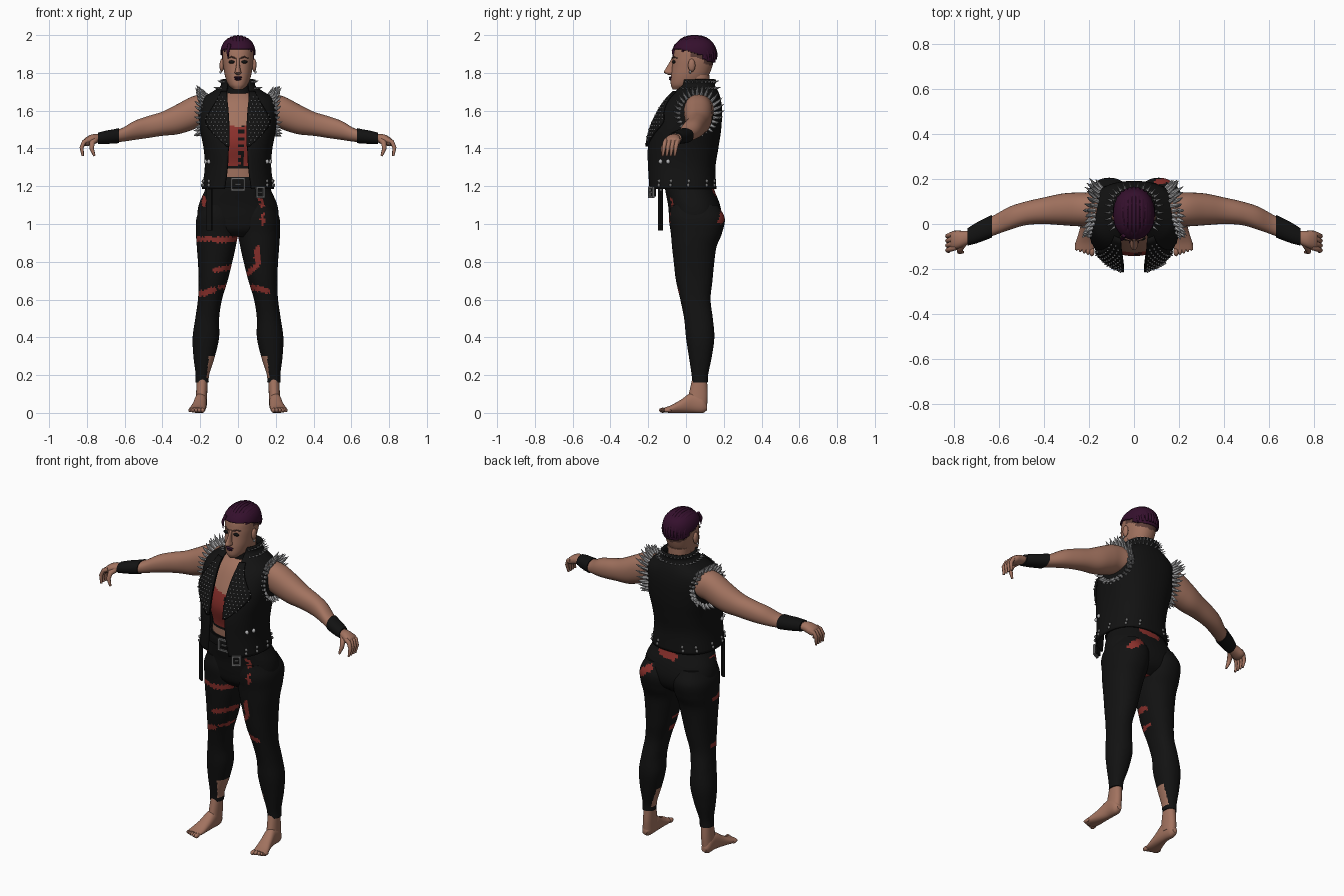
import bpy, bmesh, math, random
from mathutils import Vector, Matrix

random.seed(4)
if "Cube" in bpy.data.objects:
    bpy.data.objects.remove(bpy.data.objects["Cube"])

def material(name, r, g, b):
    m = bpy.data.materials.new(name)
    m.use_nodes = True
    m.diffuse_color = (r, g, b, 1)
    m.node_tree.nodes["Principled BSDF"].inputs["Base Color"].default_value = (r, g, b, 1)
    return m

skin = material("skin", .36, .17, .115)
black = material("black cloth", .006, .006, .006)
red = material("red cloth", .26, .03, .025)
hair_mat = material("plum hair", .035, .005, .026)
silver = material("silver", .45, .45, .46)
steel = material("dark steel", .16, .16, .16)
lip_mat = material("dark lips", .03, .008, .025)
shaved = material("shaved hair", .11, .05, .04)

def finish(name, bm, mats, smooth=True, thick=0):
    bmesh.ops.recalc_face_normals(bm, faces=bm.faces)
    me = bpy.data.meshes.new(name)
    bm.to_mesh(me)
    bm.free()
    for m in mats:
        me.materials.append(m)
    if smooth:
        me.shade_smooth()
        me.set_sharp_from_angle(angle=.9)
    ob = bpy.data.objects.new(name, me)
    bpy.context.collection.objects.link(ob)
    if thick:
        mod = ob.modifiers.new("thickness", "SOLIDIFY")
        mod.thickness, mod.offset = thick, 0
    return ob

def sample(st, k):
    """Smooth interpolation of stations, keyed by their first value."""
    i = max(j for j in range(len(st) - 1) if j == 0 or st[j][0] <= k)
    a, b, p, q = st[i], st[i + 1], st[max(i - 1, 0)], st[min(i + 2, len(st) - 1)]
    h = b[0] - a[0]
    t = (k - a[0]) / h
    out = []
    for va, vb, vp, vq in list(zip(a, b, p, q))[1:]:
        m, n = (vb - vp) / (b[0] - p[0]) * h, (vq - va) / (q[0] - a[0]) * h
        out.append(va + m * t + (3 * (vb - va) - 2 * m - n) * t**2 + (2 * (va - vb) + m + n) * t**3)
    return out

def power(v, e):
    return math.copysign(abs(v) ** e, v)

def loft(name, st, mats, axis="z", steps=24, sides=32, p=2.2, flip=1, rule=None, thick=0):
    """Rounded sections (key, min, max, min, max) joined along an axis."""
    st, bm, rings = sorted(st), bmesh.new(), []
    for i in range(steps + 1):
        k = st[0][0] + (st[-1][0] - st[0][0]) * i / steps
        a0, a1, b0, b1 = sample(st, k)
        ring = []
        for j in range(sides):
            t = math.tau * j / sides
            a = (a0 + a1) / 2 + (a1 - a0) / 2 * power(math.cos(t), 2 / p)
            b = (b0 + b1) / 2 + (b1 - b0) / 2 * power(math.sin(t), 2 / p)
            x, y, z = {"z": (a, b, k), "x": (k, a, b), "y": (a, k, b)}[axis]
            ring.append(bm.verts.new((x * flip, y, z)))
        rings.append(ring)
    for r, s in zip(rings, rings[1:]):
        for j in range(sides):
            bm.faces.new((r[j - 1], r[j], s[j], s[j - 1]))
    bm.faces.new(rings[0])
    bm.faces.new(rings[-1])
    bmesh.ops.recalc_face_normals(bm, faces=bm.faces)
    if rule:
        drop = []
        for f in bm.faces:
            idx = rule(f.calc_center_median(), f.normal)
            if idx is None:
                drop.append(f)
            else:
                f.material_index = idx
        bmesh.ops.delete(bm, geom=drop, context="FACES")
    return finish(name, bm, mats, thick=thick)

def grow(st, d):
    return [(k, a - d, b + d, c - d, e + d) for k, a, b, c, e in st]

def sym(*rows):
    return [(z, -x, x, y0, y1) for z, x, y0, y1 in rows]

def tube(bm, pts, radii, sides=8):
    pts = [Vector(p) for p in pts]
    total = pts[-1] - pts[0]
    low = min(range(3), key=lambda i: abs(total[i]))
    ref = Vector([float(i == low) for i in range(3)])
    rings = []
    for i, (p, r) in enumerate(zip(pts, radii)):
        d = (pts[min(i + 1, len(pts) - 1)] - pts[max(i - 1, 0)]).normalized()
        u = d.cross(ref).normalized()
        v = d.cross(u)
        rings.append([bm.verts.new(p + r * (u * math.cos(math.tau * j / sides) + v * math.sin(math.tau * j / sides))) for j in range(sides)])
    for r, s in zip(rings, rings[1:]):
        for j in range(sides):
            bm.faces.new((r[j - 1], r[j], s[j], s[j - 1]))
    bm.faces.new(rings[0])
    bm.faces.new(rings[-1])

def ball(bm, c, size, detail=2):
    m = Matrix.Translation(c) @ Matrix.Diagonal((*size, 1))
    bmesh.ops.create_icosphere(bm, subdivisions=detail, radius=1, matrix=m)

def box(bm, c, size, turn=0):
    m = Matrix.Translation(c) @ Matrix.Rotation(turn, 4, "Z") @ Matrix.Diagonal((*size, 1))
    bmesh.ops.create_cube(bm, size=1, matrix=m)

# Trousers with torn patches
front_rips = [(-.22, .92, -.14, .92, .014), (-.12, .915, -.01, .92, .015), (-.12, .755, -.04, .77, .014),
              (-.2, .63, -.13, .65, .016), (-.1, .665, -.05, .67, .01), (.1, .87, .105, .8, .016),
              (.105, .79, .06, .74, .013), (.05, .67, .16, .645, .014), (.13, 1.0, .13, 1.05, .01),
              (.13, 1.1, .12, 1.13, .012), (-.18, 1.1, -.18, 1.14, .01)]
back_rips = [(.11, 1.07, .17, 1.02, .02), (-.03, 1.16, .06, 1.17, .02)]

def cloth(c, n):
    for x0, z0, x1, z1, w in (front_rips if n.y < .1 else back_rips):
        a, d = Vector((x0, z0)), Vector((x1 - x0, z1 - z0))
        p = Vector((c.x, c.z))
        t = min(1, max(0, (p - a).dot(d) / d.length_squared))
        if (p - a - d * t).length < w + .004 * math.sin(c.x * 300 + c.z * 170):
            return 1
    inner = abs(c.x) - .14 - .1 * max(0, c.z - .2)
    return 2 if .18 < c.z < .3 and inner < .028 - .2 * (c.z - .18) and c.y < .1 else 0

loft("trouser_hips", sym((.93, .09, -.04, .12), (.97, .18, -.075, .17), (1.03, .212, -.088, .19),
     (1.1, .208, -.095, .18), (1.18, .175, -.11, .15), (1.25, .155, -.118, .13)), [black, red, skin], steps=50, sides=72, rule=cloth)
leg = [(1.1, .03, .19, -.08, .17), (1.03, .0, .22, -.09, .205), (.95, .0, .222, -.08, .19), (.88, .012, .218, -.074, .162),
       (.8, .03, .212, -.065, .15), (.7, .055, .208, -.053, .14), (.6, .085, .212, -.03, .13), (.5, .1, .226, -.01, .142),
       (.4, .1, .24, 0, .15), (.3, .122, .236, .015, .137), (.2, .153, .224, .03, .117), (.16, .155, .226, .033, .115)]
foot = [(.112, .182, .212, .015, .045), (.09, .17, .225, 0, .085), (.03, .165, .23, 0, .105),
        (-.03, .168, .243, 0, .068), (-.08, .172, .258, 0, .04), (-.115, .178, .262, .002, .028)]
ankle = [(.19, .16, .218, .035, .11), (.1, .163, .222, .015, .115), (.04, .165, .226, .0, .112)]
arm = [(.14, .0, .15, 1.53, 1.68), (.2, -.01, .14, 1.515, 1.685), (.25, -.01, .14, 1.495, 1.672), (.32, -.005, .135, 1.475, 1.635),
       (.4, 0, .118, 1.467, 1.595), (.48, -.005, .1, 1.455, 1.57), (.55, -.025, .078, 1.445, 1.545),
       (.62, -.05, .04, 1.435, 1.505), (.7, -.08, .0, 1.43, 1.488), (.74, -.09, -.025, 1.43, 1.478)]
palm = [(.73, -.086, -.03, 1.435, 1.475), (.77, -.105, -.03, 1.42, 1.475), (.8, -.112, -.03, 1.412, 1.462), (.815, -.108, -.036, 1.415, 1.45)]
band = [(x, *sample(arm, x)) for x in (.63, .66, .7, .74)]

for side, s in (("left", 1), ("right", -1)):
    loft(side + "_trouser_leg", leg, [black, red, skin], steps=120, sides=64, flip=s, rule=cloth)
    loft(side + "_ankle", ankle, [skin], flip=s)
    loft(side + "_foot", foot, [skin], axis="y", flip=s)
    loft(side + "_arm", arm, [skin], axis="x", steps=40, flip=s)
    loft(side + "_wristband", grow(band, .006), [black], axis="x", steps=8, flip=s)
    loft(side + "_palm", palm, [skin], axis="x", steps=12, sides=20, flip=s)
    bm = bmesh.new()
    for i in range(5):
        ball(bm, (s * (.187 + .017 * i), -.122 + .006 * i, .014), (.012 - .001 * i, .022, .014 - .001 * i))
    finish(side + "_toes", bm, [skin])
    bm = bmesh.new()
    for i in range(4):
        y = -.04 - .021 * i
        tube(bm, [(s * .79, y, 1.445), (s * .815, y - .008, 1.435), (s * .828, y - .014, 1.405), (s * .822, y - .02, 1.36)], (.013, .012, .011, .006))
    tube(bm, [(s * .75, -.075, 1.45), (s * .772, -.108, 1.43), (s * .775, -.122, 1.4), (s * .76, -.125, 1.36)], (.017, .015, .012, .006))
    finish(side + "_fingers", bm, [skin])

# Torso with laced top and bare midriff
def top_colour(c, n):
    if c.z > 1.51 + abs(c.x) * .35 or 1.25 < c.z < 1.29:
        return 0
    lace = abs(c.x - .018) < .006 + .01 * (math.sin(c.z * 170) > 0)
    return 2 if lace or c.z < 1.31 or abs(c.x) > .1 else 1

loft("torso", sym((1.2, .15, -.11, .13), (1.26, .145, -.113, .12), (1.32, .145, -.118, .12), (1.42, .16, -.142, .14),
     (1.5, .17, -.132, .15), (1.58, .17, -.1, .155), (1.65, .13, -.06, .145), (1.7, .07, -.01, .125)), [skin, red, black], steps=70, sides=72, rule=top_colour)
loft("belt", sym((1.19, .178, -.122, .15), (1.22, .17, -.126, .142), (1.245, .163, -.124, .136)), [black], steps=6)
loft("neck", sym((1.62, .075, -.02, .13), (1.7, .062, -.005, .125), (1.79, .062, .0, .125)), [skin])
loft("choker", sym((1.69, .072, -.022, .135), (1.74, .07, -.018, .132)), [black], steps=4)

# Open vest, with a helper that finds points on its surface
vest = [(1.185, .185, -.195, .155, .07), (1.3, .17, -.2, .15, .055), (1.4, .176, -.2, .165, .05), (1.5, .195, -.18, .18, .05),
        (1.6, .203, -.135, .185, .055), (1.66, .185, -.095, .178, .06), (1.7, .125, -.06, .165, .06), (1.73, .085, -.03, .148, .055), (1.765, .088, -.025, .155, .062)]
E = 2.4

def wrap(z, t, off=0):
    rx, y0, y1, gap = sample(vest, z)
    return Vector(((rx + off) * power(math.sin(t), 2 / E), (y0 + y1) / 2 - ((y1 - y0) / 2 + off) * power(math.cos(t), 2 / E), z))

def chest(x, z, off=0):
    return wrap(z, math.copysign(math.asin(min(1, abs(x) / sample(vest, z)[0]) ** (E / 2)), x), off)

def sheet(name, rows, mat, thick):
    bm = bmesh.new()
    grid = [[bm.verts.new(p) for p in row] for row in rows]
    for r, q in zip(grid, grid[1:]):
        for j in range(1, len(r)):
            bm.faces.new((r[j - 1], r[j], q[j], q[j - 1]))
    return finish(name, bm, [mat], thick=thick)

rows = []
for i in range(41):
    z = 1.185 + .58 * i / 40
    rx, y0, y1, gap = sample(vest, z)
    t0 = math.asin((gap / rx) ** (E / 2))
    rows.append([wrap(z, t0 + (math.tau - 2 * t0) * j / 60) for j in range(61)])
sheet("vest", rows, black, .012)

lapel = [(1.41, .056), (1.47, .115), (1.54, .16), (1.6, .135), (1.66, .1), (1.7, .08)]
studs, spikes, fittings = bmesh.new(), bmesh.new(), bmesh.new()
for side, s in (("left", 1), ("right", -1)):
    rows = []
    for i in range(17):
        z = 1.41 + .29 * i / 16
        x0, x1 = sample(vest, z)[3] - .008, sample(lapel, z)[0]
        rows.append([chest(s * (x0 + (x1 - x0) * j / 8), z, .014) for j in range(9)])
    sheet(side + "_lapel", rows, black, .01)
    for i in range(14):
        z = 1.425 + .019 * i
        x, edge = sample(vest, z)[3] + .004 + .008 * (i % 2), sample(lapel, z)[0]
        while x < edge:
            ball(studs, chest(s * x, z, .021), (.0045, .0045, .0045), 1)
            x += .018
    # Spikes round the armholes
    for i in range(56):
        a = math.tau * i / 28
        c, k = math.cos(a), math.sin(a)
        base = Vector((s * (.195 - .04 * max(0, c) - .02 * (i // 28)), .06 + .092 * c, 1.585 + .1 * k))
        way = Vector((s * random.uniform(.5, 1), .75 * c, .75 * k + .15)).normalized()
        size = random.uniform(.038, .05) + .03 * max(0, c) * max(0, k + .6)
        tube(spikes, [base, base + way * size * .6, base + way * size + Vector((0, 0, .006))], (.01, .007, .001), 6)
    # Hem and side ornaments
    for t in (.9, 1.3, 1.7, 2.3, 2.75):
        for dz in (0, .022):
            ball(fittings, wrap(1.205 + dz, s * (t + dz), .008), (.009, .009, .011), 1)
    for t in (1.0, 1.25):
        ball(studs, wrap(1.33, s * t, .008), (.012, .012, .014), 1)
# Collar spikes
for i in range(22):
    t = .9 + (math.tau - 1.8) * i / 21
    for z, size in ((1.715, .03), (1.75, .024)):
        a = wrap(z, t)
        tube(spikes, [a, a + Vector((math.sin(t), -math.cos(t), .35)) * size], (.006, .001), 6)
finish("lapel_studs", studs, [silver])
finish("vest_spikes", spikes, [silver], smooth=False)
finish("hem_fittings", fittings, [steel])

# Buckles and hanging strap
bm = bmesh.new()
for c, w, h, turn in ((Vector((0, -.134, 1.21)), .066, .062, 0), (chest(.11, 1.168 + .02, .014) - Vector((0, 0, .02)), .042, .05, .5)):
    across = Vector((math.cos(turn), math.sin(turn), 0))
    for s in (1, -1):
        box(bm, c + across * s * w / 2, (.01, .012, h), turn)
        box(bm, c + Vector((0, 0, s * h / 2)), (w + .01, .012, .01), turn)
    box(bm, c, (w * .5, .01, .007), turn)
finish("buckles", bm, [steel], smooth=False)
bm = bmesh.new()
box(bm, (-.15, -.135, 1.08), (.03, .012, .23), -.6)
box(bm, (.11, -.172, 1.17), (.04, .01, .05), .5)
finish("hanging_straps", bm, [black], smooth=False)

# Head, hair and face
head = sym((1.712, .025, -.07, .01), (1.735, .05, -.08, .07), (1.78, .068, -.08, .115), (1.83, .077, -.074, .138),
           (1.88, .082, -.068, .148), (1.93, .08, -.058, .146), (1.965, .062, -.032, .126), (1.988, .03, .01, .085))

def hairline(y):
    return 1.925 - .3 * max(0, y + .02) - (.02 if y > .09 else 0)

loft("head", head, [skin, shaved], steps=48, sides=48, rule=lambda c, n: int(c.z > hairline(c.y) - .022 and c.y > .03))
loft("hair", grow(head, .007), [hair_mat], steps=48, sides=48, thick=.006, rule=lambda c, n: 0 if c.z > hairline(c.y) else None)
bm = bmesh.new()
for i in range(9):
    s = (i - 4) / 5.2
    f = math.sqrt(1 - s * s)
    path = []
    for j in range(13):
        a = .5 + (math.pi - .55) * j / 12
        path.append((s * .088, .046 - .113 * f * power(math.cos(a), 2 / E), 1.86 + .13 * f**.7 * math.sin(a) ** (2 / E)))
    tube(bm, path, [.005] + [.011] * 11 + [.006])
tube(bm, [(-.045, -.05, 1.95), (-.054, -.068, 1.915), (-.052, -.066, 1.875)], (.01, .008, .002))
finish("braids", bm, [hair_mat])
loft("nose", sym((1.79, .009, -.095, -.05), (1.8, .018, -.116, -.05), (1.815, .014, -.112, -.05), (1.845, .009, -.094, -.05),
     (1.88, .009, -.074, -.05)), [skin], steps=16, sides=16)
bm, brows, ears, rings = [bmesh.new() for _ in range(4)]
for s in (1, -1):
    ball(bm, (s * .033, -.064, 1.858), (.018, .01, .009))
    tube(brows, [(s * .014, -.074, 1.878), (s * .035, -.066, 1.885), (s * .055, -.046, 1.878)], (.004, .004, .002))
    ball(ears, (s * .086, .03, 1.84), (.012, .02, .036))
    ball(rings, (s * .092, .022, 1.805), (.006, .006, .009))
finish("eyes", bm, [black])
finish("eyebrows", brows, [shaved])
finish("ears", ears, [skin])
finish("earrings", rings, [silver])
bm = bmesh.new()
ball(bm, (0, -.08, 1.776), (.024, .011, .006))
ball(bm, (0, -.08, 1.766), (.019, .011, .006))
finish("lips", bm, [lip_mat])
